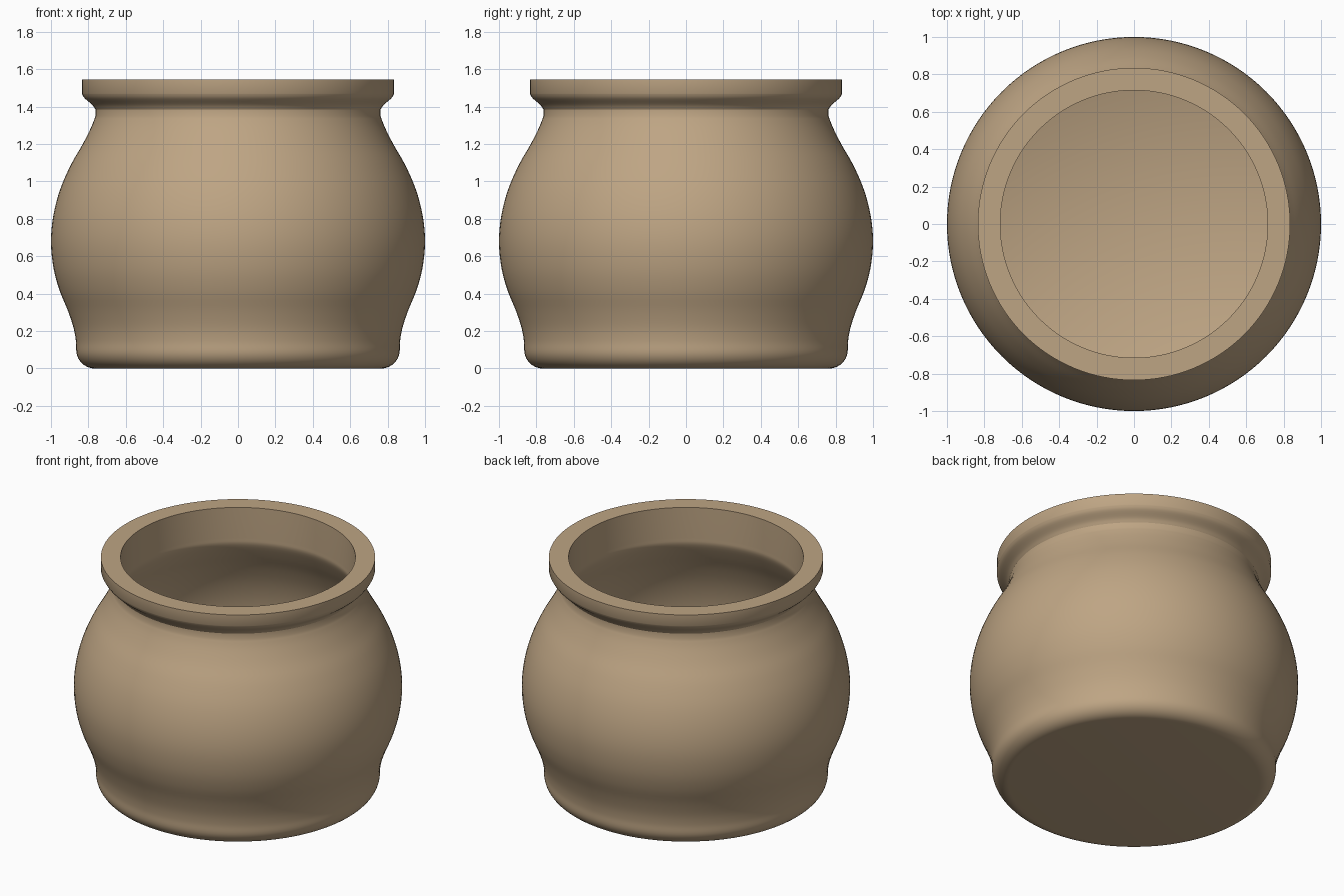
import bpy
import bmesh
import math
from mathutils import Vector

cube = bpy.data.objects.get("Cube")
if cube:
    bpy.data.objects.remove(cube, do_unlink=True)

SEGMENTS = 128
WALL = 0.065
RIM_TOP = 1.545

clay = bpy.data.materials.new("tan_clay")
clay.use_nodes = True
colour = (0.515, 0.375, 0.23, 1)
clay.diffuse_color = colour
bsdf = clay.node_tree.nodes["Principled BSDF"]
bsdf.inputs["Base Color"].default_value = colour
bsdf.inputs["Roughness"].default_value = 0.8


def smooth_path(points, steps=4):
    """Catmull-Rom curve through the (radius, height) points."""
    p = [Vector(q) for q in points]
    p = [2 * p[0] - p[1]] + p + [2 * p[-1] - p[-2]]
    path = []
    for a, b, c, d in zip(p, p[1:], p[2:], p[3:]):
        for i in range(steps):
            t = i / steps
            path.append(0.5 * (2 * b + (c - a) * t + (2 * a - 5 * b + 4 * c - d) * t ** 2
                               + (3 * b - a - 3 * c + d) * t ** 3))
    return path + [p[-2]]


def lathe(name, profile):
    """Spin a profile that starts and ends on the z axis."""
    bm = bmesh.new()
    verts = [bm.verts.new((r, 0, z)) for r, z in profile]
    edges = [bm.edges.new(pair) for pair in zip(verts, verts[1:])]
    bmesh.ops.spin(bm, geom=verts + edges, cent=(0, 0, 0), axis=(0, 0, 1),
                   angle=math.tau, steps=SEGMENTS, use_merge=True)
    bmesh.ops.remove_doubles(bm, verts=bm.verts, dist=0.0001)
    bmesh.ops.recalc_face_normals(bm, faces=bm.faces)
    mesh = bpy.data.meshes.new(name)
    bm.to_mesh(mesh)
    bm.free()
    obj = bpy.data.objects.new(name, mesh)
    bpy.context.collection.objects.link(obj)
    mesh.materials.append(clay)
    bpy.context.view_layer.objects.active = obj
    obj.select_set(True)
    bpy.ops.object.shade_smooth_by_angle(angle=math.radians(30))
    return obj


# Rounded foot
foot = [(0.765 + 0.1 * math.sin(a), 0.1 - 0.1 * math.cos(a))
        for a in (math.pi / 2 * i / 10 for i in range(10))]

# Swelling belly and narrow neck
belly_points = [(0.865, 0.1), (0.867, 0.15), (0.88, 0.22), (0.91, 0.31), (0.955, 0.42),
                (0.987, 0.54), (1.0, 0.68), (0.987, 0.82), (0.95, 0.96),
                (0.893, 1.09), (0.83, 1.2), (0.785, 1.29), (0.762, 1.35)]
belly = smooth_path(belly_points)

# Flared lip with a flat upright band
flare = smooth_path([(0.762, 1.385), (0.78, 1.41), (0.82, 1.445), (0.835, 1.47)])
lip = flare + [(0.835, RIM_TOP), (0.715, RIM_TOP)]

# Hollow inside follows the belly
inner_points = [(r - WALL, z) for r, z in reversed(belly_points[1:-1])]
cavity = smooth_path([(0.715, 1.34)] + inner_points)
floor = [(0.775, 0.09), (0.74, 0.07), (0, 0.07)]

lathe("pot", [(0, 0)] + foot + belly + lip + cavity + floor)
